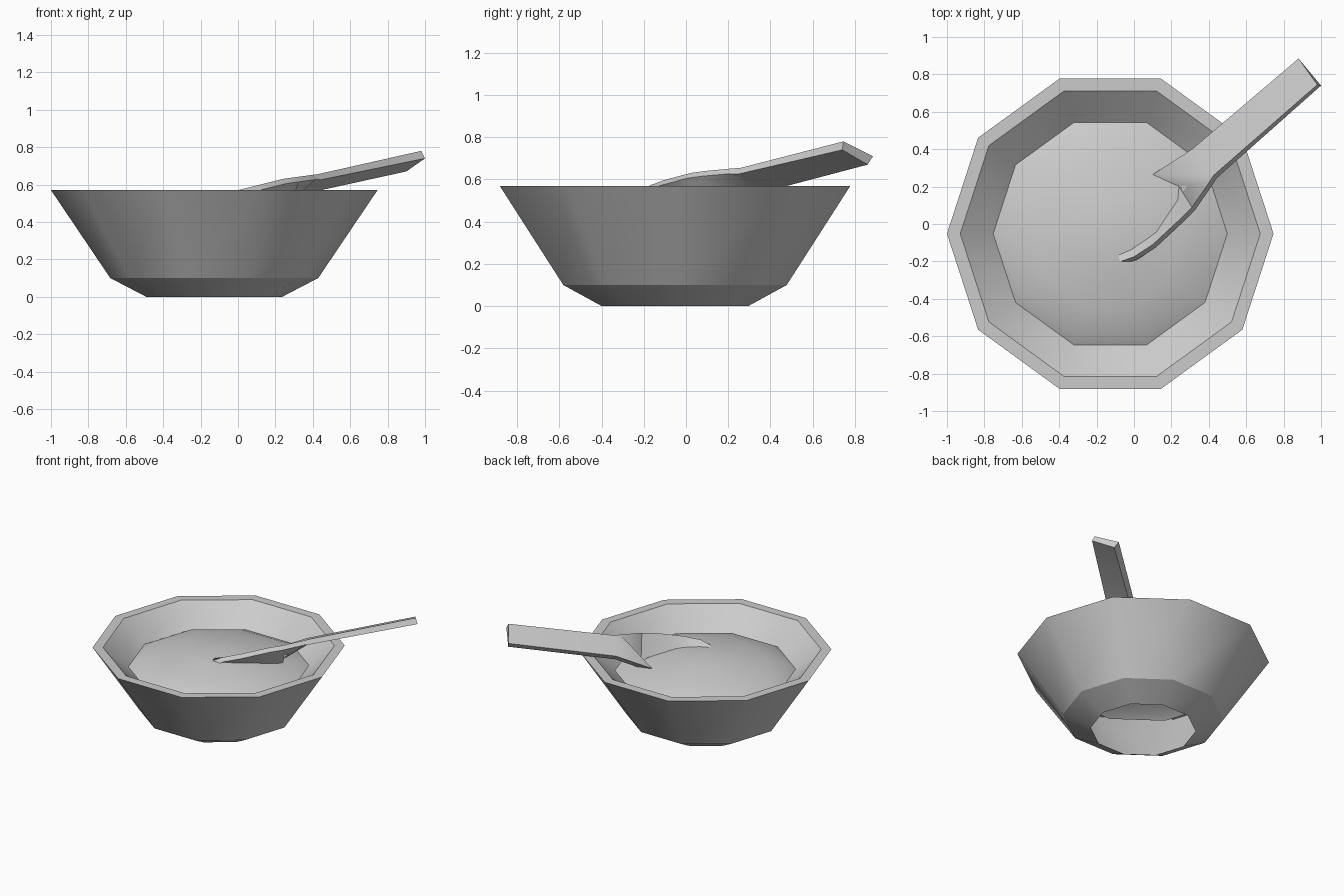
import bpy, bmesh, math

cube = bpy.data.objects.get("Cube")
if cube:
    bpy.data.objects.remove(cube, do_unlink=True)

SIDES = 10
CX, CY = -0.127, -0.052

grey = bpy.data.materials.new("light_grey")
grey.use_nodes = True
colour = (0.6, 0.6, 0.6, 1)
grey.diffuse_color = colour
grey.node_tree.nodes["Principled BSDF"].inputs["Base Color"].default_value = colour


def finish(name, bm):
    """Turn a bmesh into a named object with the shared material."""
    mesh = bpy.data.meshes.new(name)
    bm.to_mesh(mesh)
    bm.free()
    mesh.materials.append(grey)
    obj = bpy.data.objects.new(name, mesh)
    bpy.context.collection.objects.link(obj)
    return obj


def ring(bm, radius, z, shift=0):
    steps = [2 * math.pi * i / SIDES for i in range(SIDES)]
    return [bm.verts.new((CX + shift + radius * math.cos(a),
                          CY + shift + radius * math.sin(a), z)) for a in steps]


def bridge(bm, a, b):
    n = len(a)
    for i in range(n):
        j = (i + 1) % n
        bm.faces.new((a[i], a[j], b[j], b[i]))


# Bowl: open foot, flared wall, flat rim and inner slope
bm = bmesh.new()
profile = [(0.364, 0), (0.556, 0.1), (0.873, 0.57), (0.802, 0.57), (0.626, 0.42)]
rings = [ring(bm, r, z) for r, z in profile]
for lower, upper in zip(rings, rings[1:]):
    bridge(bm, lower, upper)
for f in bm.faces:
    f.smooth = True
for e in bm.edges:
    # level edges stay crisp, the edges running up the wall are soft
    if abs(e.verts[0].co.z - e.verts[1].co.z) < 1e-5:
        e.smooth = False
finish("bowl", bm)

# Soup: a low smooth mound, leaning slightly to one side
mound = [(0.626, 0.42), (0.56, 0.452), (0.4, 0.492), (0.2, 0.53), (0, 0.545)]


def soup_height(x, y):
    r = math.hypot(x - CX, y - CY)
    for (r0, z0), (r1, z1) in zip(mound, mound[1:]):
        if r >= r1:
            return z0 + (z1 - z0) * (r0 - r) / (r0 - r1)


bm = bmesh.new()
rings = [ring(bm, r, z, -0.01 if i else 0) for i, (r, z) in enumerate(mound[:-1])]
for outer, inner in zip(rings, rings[1:]):
    bridge(bm, outer, inner)
peak = bm.verts.new((CX, CY, mound[-1][1]))
for i in range(SIDES):
    bm.faces.new((rings[-1][i], rings[-1][(i + 1) % SIDES], peak))
for f in bm.faces:
    f.smooth = True
finish("soup", bm)

# Spoon: four-cornered sections from handle end to the dipped tip
# (raised edge, sunk edge, underside of sunk edge, underside of raised edge)
sections = [
    [(0.98, 0.745, 0.78), (0.88, 0.885, 0.71), (0.90, 0.86, 0.67), (1.0, 0.74, 0.74)],
    [(0.425, 0.26, 0.655), (0.31, 0.40, 0.58), (0.33, 0.385, 0.545), (0.442, 0.245, 0.625)],
]
scoop_edges = [
    ((0.40, 0.22, 0.652), (0.10, 0.265)),
    ((0.31, 0.09, 0.64), (0.24, 0.20)),
    ((0.24, 0.02, 0.63), (0.235, 0.13)),
    ((0.10, -0.11, 0.595), (0.12, -0.04)),
    ((0.0, -0.175, 0.57), (-0.01, -0.13)),
    ((-0.07, -0.20, 0.535), (-0.095, -0.165)),
]
for (x, y, z), (ix, iy) in scoop_edges:
    ux, uy = x + 0.6 * (ix - x), y + 0.6 * (iy - y)
    sections.append([(x, y, z),
                     (ix, iy, soup_height(ix, iy) - 0.005),
                     (ux, uy, soup_height(ux, uy) - 0.02),
                     (x + 0.016, y - 0.016, z - 0.025)])
bm = bmesh.new()
loops = [[bm.verts.new(p) for p in s] for s in sections]
for a, b in zip(loops, loops[1:]):
    bridge(bm, a, b)
bm.faces.new(loops[0])
bm.faces.new(loops[-1])
bmesh.ops.recalc_face_normals(bm, faces=bm.faces[:])
spoon = finish("spoon", bm)

bpy.ops.object.select_all(action='DESELECT')
spoon.select_set(True)
bpy.context.view_layer.objects.active = spoon
bpy.ops.object.shade_smooth_by_angle(angle=math.radians(32))
